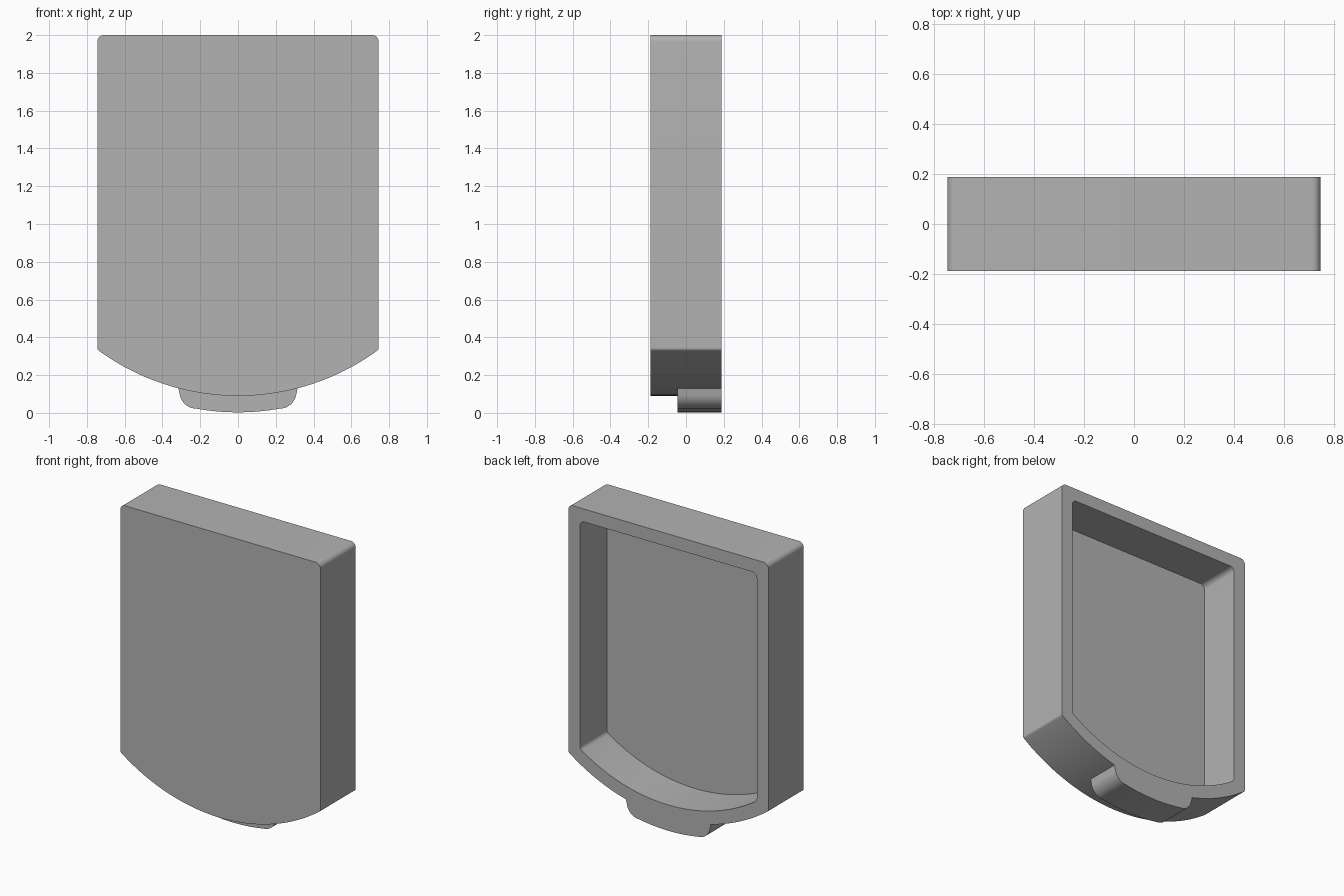
import bpy, bmesh, math
from mathutils import Vector

if "Cube" in bpy.data.objects:
    bpy.data.objects.remove(bpy.data.objects["Cube"], do_unlink=True)

HALF_W, TOP, FRONT, BACK = 0.745, 2.0, -0.1875, 0.1875
ARC_Z, ARC_R = 1.345, 1.255      # centre height and radius of the curved bottom
WALL = 0.087

grey = bpy.data.materials.new("plain_grey")
grey.use_nodes = True
colour = (0.45, 0.45, 0.45, 1)
grey.diffuse_color = colour
grey.node_tree.nodes["Principled BSDF"].inputs["Base Color"].default_value = colour


def arc(half, radius, n=40):
    """Points on the bottom curve, from -half to +half."""
    a = math.asin(half / radius)
    angles = [-a + 2 * a * i / n for i in range(n + 1)]
    return [(radius * math.sin(t), ARC_Z - radius * math.cos(t)) for t in angles]


def fillet(prev, corner, nxt, radius, n=10):
    """Replace a corner by a tangent circular arc."""
    p, c, q = Vector(prev), Vector(corner), Vector(nxt)
    u, v = (p - c).normalized(), (q - c).normalized()
    half = u.angle(v) / 2
    centre = c + (u + v).normalized() * radius / math.sin(half)
    start = c + u * radius / math.tan(half) - centre
    end = c + v * radius / math.tan(half) - centre
    sweep = math.pi - 2 * half
    return [tuple(centre + (start * math.sin(sweep * (1 - i / n))
                            + end * math.sin(sweep * i / n)) / math.sin(sweep))
            for i in range(n + 1)]


def extrude(name, outline, y0, y1):
    """Prism from an x-z outline between two depths."""
    bm = bmesh.new()
    face = bm.faces.new([bm.verts.new((x, y0, z)) for x, z in outline])
    new = bmesh.ops.extrude_face_region(bm, geom=[face])["geom"]
    bmesh.ops.translate(bm, vec=(0, y1 - y0, 0),
                        verts=[g for g in new if isinstance(g, bmesh.types.BMVert)])
    bmesh.ops.recalc_face_normals(bm, faces=bm.faces)
    mesh = bpy.data.meshes.new(name)
    bm.to_mesh(mesh)
    bm.free()
    mesh.materials.append(grey)
    obj = bpy.data.objects.new(name, mesh)
    bpy.context.collection.objects.link(obj)
    return obj


def shield(inset, top_r, low_r):
    """Straight-sided outline with a curved bottom and rounded corners."""
    w, t = HALF_W - inset, TOP - inset
    low = arc(w, ARC_R - inset)
    right = fillet(low[-2], low[-1], (w, t), low_r) + fillet(low[-1], (w, t), (-w, t), top_r)
    return low[1:-1] + right + [(-x, z) for x, z in reversed(right)]


def combine(target, tool, operation):
    mod = target.modifiers.new(operation.title(), "BOOLEAN")
    mod.operation, mod.object, mod.solver = operation, tool, "EXACT"
    bpy.context.view_layer.objects.active = target
    bpy.ops.object.modifier_apply(modifier=mod.name)
    bpy.data.objects.remove(tool, do_unlink=True)


# Shell body
shell = extrude("shell", shield(0, 0.035, 0.02), FRONT, BACK)

# Bottom tab, with rounded lower corners
tab_low = [(x, z - 0.087) for x, z in arc(0.22, ARC_R, 16)]
side = fillet((0.2, 0.017), (0.295, 0.035), (0.32, 0.15), 0.09)
tab_low = [p for p in tab_low if abs(p[0]) < side[0][0] - 0.005]
side.append((0.32, 0.15))
tab_outline = tab_low + side + [(-x, z) for x, z in reversed(side)]
tab_outline = [(x, max(z, 0)) for x, z in tab_outline]
combine(shell, extrude("bottom_tab", tab_outline, -0.045, BACK), "UNION")

# Pocket open at the back
combine(shell, extrude("pocket", shield(WALL, 0.035, 0.03), FRONT + WALL, BACK + 0.1),
        "DIFFERENCE")

# Smooth the curved walls, keep the rims sharp
bpy.ops.object.select_all(action="DESELECT")
shell.select_set(True)
bpy.context.view_layer.objects.active = shell
bpy.ops.object.shade_smooth_by_angle(angle=math.radians(30))
